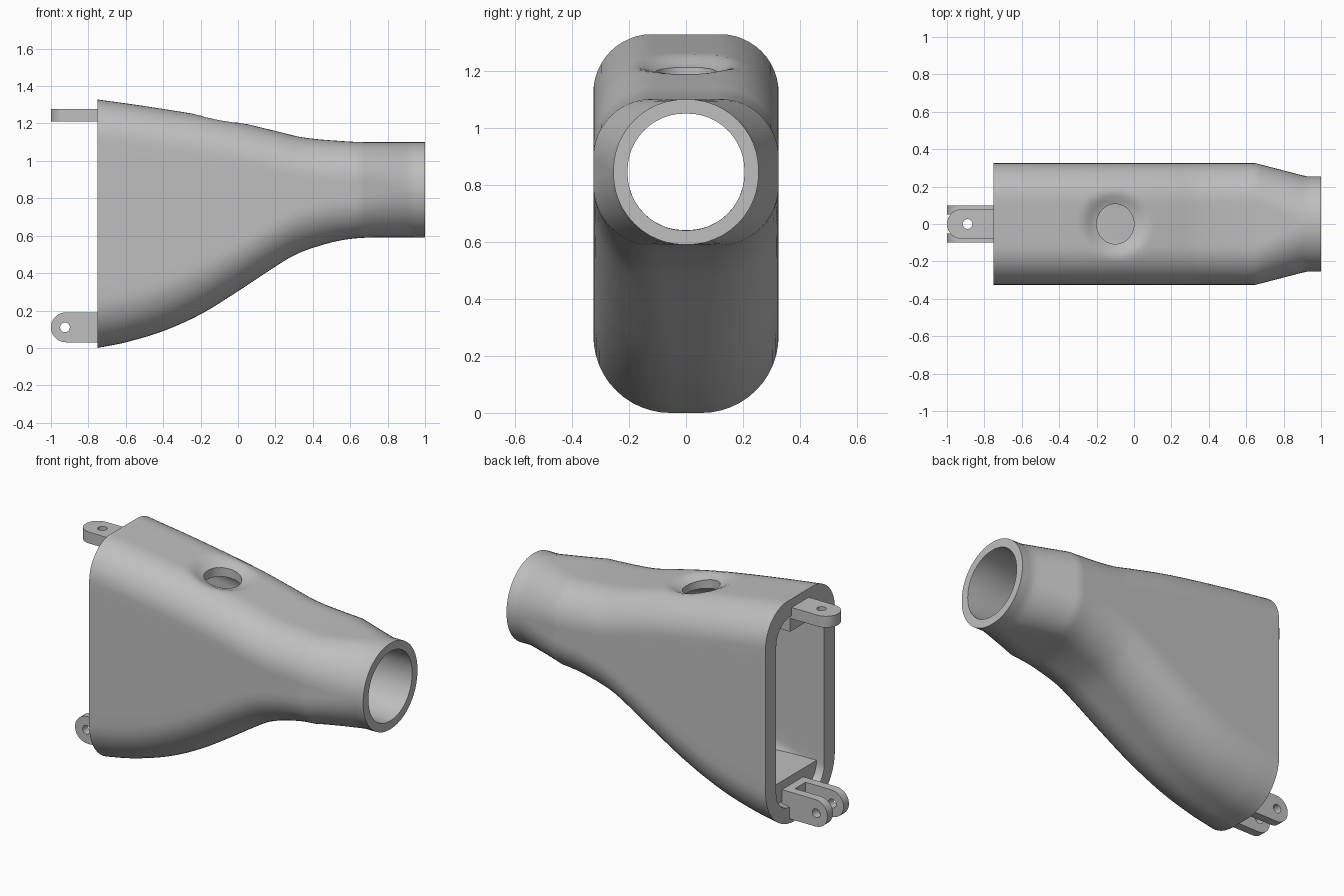
import bpy, bmesh, math

if "Cube" in bpy.data.objects:
    bpy.data.objects.remove(bpy.data.objects["Cube"])

grey = bpy.data.materials.new("plain grey")
grey.diffuse_color = (0.52, 0.52, 0.52, 1)
grey.use_nodes = True
grey.node_tree.nodes["Principled BSDF"].inputs["Base Color"].default_value = grey.diffuse_color

TOP = [(-.75, 1.328), (-.5, 1.293), (-.2, 1.245), (0, 1.207), (.2, 1.16), (.35, 1.125), (.6, 1.103), (.75, 1.1), (1, 1.1)]
BOTTOM = [(-.75, 0), (-.6, .03), (-.4, .09), (-.2, .18), (0, .303), (.2, .435), (.3, .495), (.4, .535), (.55, .575), (.7, .59), (1, .59)]


def curve_at(pts, x):
    """Smooth cubic through the profile points."""
    n = len(pts)
    slope = lambda i: ((pts[min(i + 1, n - 1)][1] - pts[max(i - 1, 0)][1]) /
                       (pts[min(i + 1, n - 1)][0] - pts[max(i - 1, 0)][0]))
    i = max(k for k in range(n - 1) if x >= pts[k][0] - 1e-9)
    (x0, a), (x1, b) = pts[i], pts[i + 1]
    h = x1 - x0
    t = (x - x0) / h
    return ((2*t**3 - 3*t*t + 1) * a + (t**3 - 2*t*t + t) * h * slope(i)
            + (3*t*t - 2*t**3) * b + (t**3 - t*t) * h * slope(i + 1))


def ramp(x, x0, x1, a, b):
    t = min(1, max(0, (x - x0) / (x1 - x0)))
    return a + (b - a) * t


def section(x, hw, z0, z1, rt, rb, arc=12, flat=10):
    """Rounded rectangle ring in the plane x, going round from the right side."""
    pts = []
    corners = [(hw - rt, z1 - rt, rt, 0), (-hw + rt, z1 - rt, rt, 90),
               (-hw + rb, z0 + rb, rb, 180), (hw - rb, z0 + rb, rb, 270)]
    for cy, cz, r, a0 in corners:
        c = [(cy + r * math.cos(math.radians(a0 + 90 * k / arc)),
              cz + r * math.sin(math.radians(a0 + 90 * k / arc))) for k in range(arc + 1)]
        pts.append(c)
    ring = []
    for k in range(4):
        ring += pts[k]
        (ya, za), (yb, zb) = pts[k][-1], pts[(k + 1) % 4][0]
        ring += [(ya + (yb - ya) * j / flat, za + (zb - za) * j / flat) for j in range(1, flat)]
    return [(x, y, z) for y, z in ring]


def finish(ob, angle=30):
    ob.data.materials.clear()
    ob.data.materials.append(grey)
    bpy.ops.object.select_all(action='DESELECT')
    ob.select_set(True)
    bpy.context.view_layer.objects.active = ob
    bpy.ops.object.shade_smooth_by_angle(angle=math.radians(angle))


# hollow body: outer skin, inner skin and two end rims
bm = bmesh.new()
outer, inner = [], []
for i in range(71):
    x = -.75 + 1.75 * i / 70
    z0, z1 = curve_at(BOTTOM, x), curve_at(TOP, x)
    hw = ramp(x, .65, .92, .325, .255)
    rt = ramp(x, .65, .92, .205, .25)
    rb = ramp(x, .65, .92, ramp(x, -.2, .6, .27, .21), .25)
    ring = []
    for px, py, pz in section(x, hw, z0, z1, rt, rb):
        # shallow dent round the top hole
        if pz > (z0 + z1) / 2:
            d = math.hypot(px + .1, py)
            t = max(0, 1 - max(0, d - .09) / .1)
            pz -= .035 * t * t * (3 - 2 * t)
        ring.append(bm.verts.new((px, py, pz)))
    outer.append(ring)
    wall = ramp(x, -.5, .65, .1, .05)
    ihw = ramp(x, .3, .92, .225, .205)
    ir = ramp(x, -.2, .85, .13, .2)
    inner.append([bm.verts.new(p) for p in section(x, ihw, z0 + wall, z1 - wall, ir, ir)])


def bridge(a, b):
    for k in range(len(a)):
        m = (k + 1) % len(a)
        bm.faces.new((a[k], a[m], b[m], b[k]))


for i in range(70):
    bridge(outer[i], outer[i + 1])
    bridge(inner[i + 1], inner[i])
bridge(inner[0], outer[0])
bridge(outer[-1], inner[-1])
bmesh.ops.recalc_face_normals(bm, faces=bm.faces)
me = bpy.data.meshes.new("body")
bm.to_mesh(me)
bm.free()
body = bpy.data.objects.new("body", me)
bpy.context.collection.objects.link(body)

# round hole through the top wall
bpy.ops.mesh.primitive_cylinder_add(vertices=48, radius=.1, depth=.4, location=(-.1, 0, 1.2))
cutter = bpy.context.object
cutter.name = "hole_cutter"
cutter.scale.y = 1.07
cutter.hide_render = True
bpy.context.view_layer.objects.active = body
mod = body.modifiers.new("hole", 'BOOLEAN')
mod.operation, mod.solver, mod.object = 'DIFFERENCE', 'EXACT', cutter
bpy.ops.object.modifier_apply(modifier=mod.name)
bpy.data.objects.remove(cutter)
finish(body, 35)


def lug(name, loc, tilt, half, hole_x, thick, x_end=-.7):
    """Flat tab with a rounded end and a pin hole."""
    cu = bpy.data.curves.new(name, 'CURVE')
    cu.dimensions, cu.fill_mode, cu.extrude = '2D', 'BOTH', thick / 2
    cx = -1 + half
    end = [(cx + half * math.cos(math.radians(a)), half * math.sin(math.radians(a)))
           for a in range(90, 271, 10)]
    hole = [(hole_x + .026 * math.cos(math.tau * k / 24), .026 * math.sin(math.tau * k / 24)) for k in range(24)]
    for pts in (end + [(x_end, -half), (x_end, half)], hole):
        s = cu.splines.new('POLY')
        s.points.add(len(pts) - 1)
        for p, (x, y) in zip(s.points, pts):
            p.co = (x, y, 0, 1)
        s.use_cyclic_u = True
    ob = bpy.data.objects.new(name, cu)
    ob.location, ob.rotation_euler = loc, (tilt, 0, 0)
    bpy.context.collection.objects.link(ob)
    bpy.ops.object.select_all(action='DESELECT')
    ob.select_set(True)
    bpy.context.view_layer.objects.active = ob
    bpy.ops.object.convert(target='MESH')
    finish(bpy.context.object)


def box(name, x0, x1, hy, z0, z1):
    bpy.ops.mesh.primitive_cube_add(size=1, location=((x0 + x1) / 2, 0, (z0 + z1) / 2))
    ob = bpy.context.object
    ob.name = name
    ob.scale = (x1 - x0, 2 * hy, z1 - z0)
    finish(ob)


# upper hinge tab and lower fork
lug("upper_hinge_tab", (0, 0, 1.243), 0, .08, -.89, .067)
for side in (-1, 1):
    lug("lower_hinge_fork", (0, side * .075, .11), math.pi / 2, .08, -.925, .05)

# mounting blocks inside the open end
box("upper_hinge_block", -.74, -.6, .08, 1.13, 1.25)
box("lower_hinge_block", -.75, -.55, .1, .06, .19)
box("inner_floor_front", -.7, -.55, .235, .12, .24)
box("inner_floor_back", -.55, -.42, .235, .17, .24)
